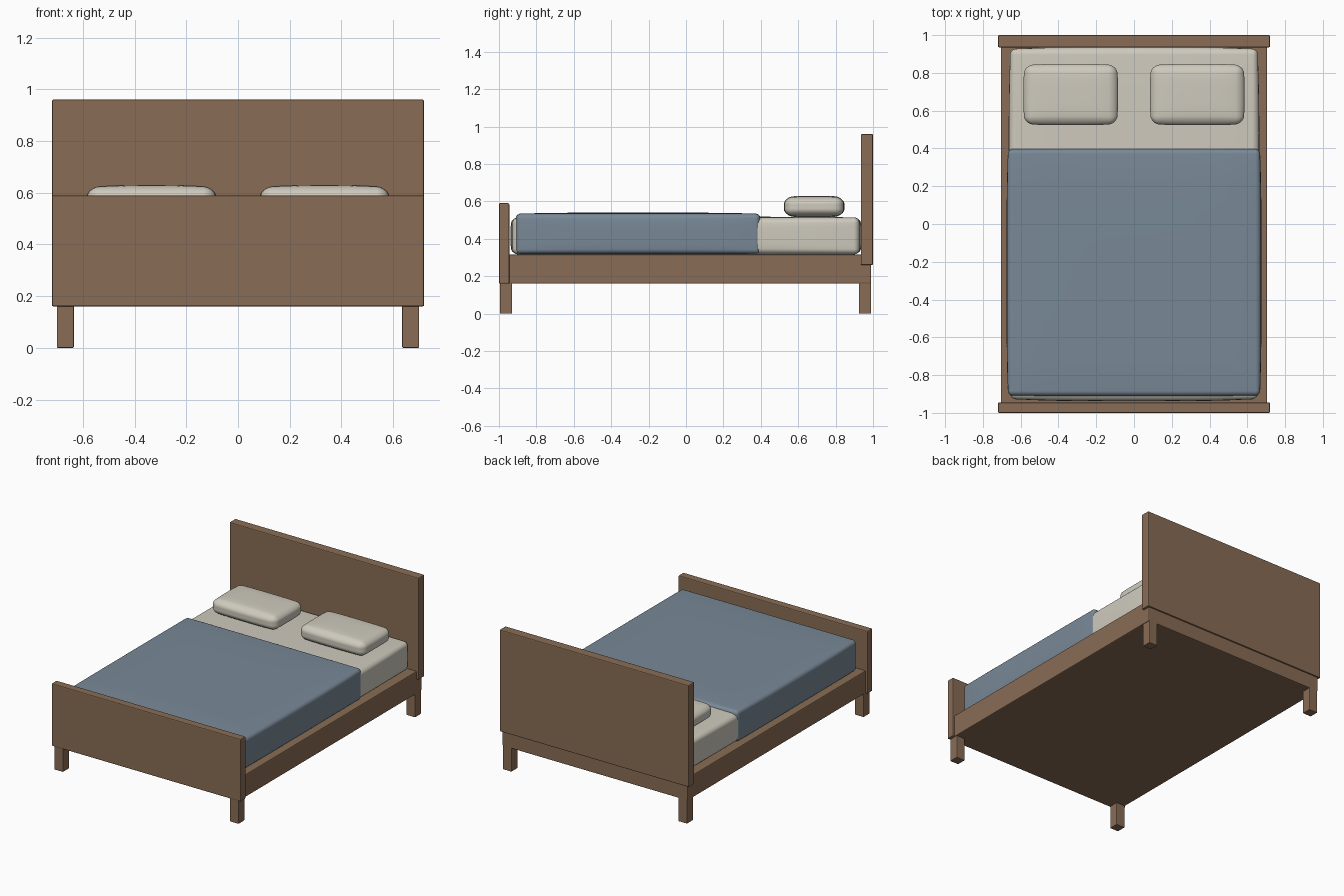
import bpy, bmesh, math
from mathutils import Vector

if "Cube" in bpy.data.objects:
    bpy.data.objects.remove(bpy.data.objects["Cube"])


def material(name, rgb):
    m = bpy.data.materials.new(name)
    m.use_nodes = True
    m.diffuse_color = (*rgb, 1)
    m.node_tree.nodes["Principled BSDF"].inputs["Base Color"].default_value = (*rgb, 1)
    return m


wood = material("brown wood", (0.25, 0.15, 0.09))
linen = material("cream linen", (0.62, 0.59, 0.51))
blue = material("slate blue blanket", (0.19, 0.25, 0.31))


def finish(bm, name, low, high, mat):
    mesh = bpy.data.meshes.new(name)
    bm.to_mesh(mesh)
    bm.free()
    obj = bpy.data.objects.new(name, mesh)
    obj.location = (Vector(low) + Vector(high)) / 2
    mesh.materials.append(mat)
    bpy.context.collection.objects.link(obj)
    return obj


def board(name, low, high, bevel=0.006):
    """Wooden box with lightly eased edges."""
    bm = bmesh.new()
    bmesh.ops.create_cube(bm, size=1)
    bmesh.ops.scale(bm, vec=Vector(high) - Vector(low), verts=bm.verts)
    obj = finish(bm, name, low, high, wood)
    mod = obj.modifiers.new("eased edges", "BEVEL")
    mod.width, mod.segments = bevel, 2
    return obj


def cushion(name, low, high, radius, bulge, mat, cells=16, ring=4):
    """Rounded box whose faces swell by 'bulge' (per axis) in their middles."""
    half = (Vector(high) - Vector(low)) / 2
    bm = bmesh.new()
    bmesh.ops.create_cube(bm, size=2)
    bmesh.ops.subdivide_edges(bm, edges=bm.edges[:], cuts=cells - 1, use_grid_fill=True)

    def spread(t, h):
        # Outer rings of cells make the rounded edge, the rest the flat face
        i = (1 - abs(t)) * cells / 2
        flat = h - radius
        if i < ring:
            d = flat + radius * math.tan(math.pi / 4 * (1 - i / ring))
        else:
            d = flat * (cells / 2 - i) / (cells / 2 - ring)
        return math.copysign(d, t)

    for v in bm.verts:
        p = Vector([spread(t, h) for t, h in zip(v.co, half)])
        core = Vector([max(radius - h, min(h - radius, c)) for c, h in zip(p, half)])
        p = core + (p - core).normalized() * radius
        u = [c / h for c, h in zip(p, half)]
        for a in range(3):
            s, t = u[a - 1], u[a - 2]
            swell = (1 - s ** 4) * (1 - t ** 4)
            p[a] -= u[a] * bulge[a] * (1 - swell)
        v.co = p
    for f in bm.faces:
        f.smooth = True
    return finish(bm, name, low, high, mat)


# Frame, headboard and footboard
board("bed_frame", (-0.705, -0.99, 0.16), (0.705, 0.99, 0.315))
board("headboard", (-0.72, 0.935, 0.26), (0.72, 1.0, 0.96))
board("footboard", (-0.72, -1.0, 0.16), (0.72, -0.945, 0.59))

# Legs and pillows, one per side
for side, s in (("left", 1), ("right", -1)):
    for end, y in (("front", -0.962), ("back", 0.957)):
        x = s * 0.668
        board(f"{end}_{side}_leg", (x - 0.033, y - 0.033, 0), (x + 0.033, y + 0.033, 0.17), 0.004)
    x = s * 0.335
    cushion(f"{side}_pillow", (x - 0.25, 0.523, 0.515), (x + 0.25, 0.847, 0.63),
            0.042, (0.008, 0.008, 0.01), linen)

# Mattress and blanket
cushion("mattress", (-0.665, -0.938, 0.313), (0.665, 0.938, 0.518), 0.03, (0.01, 0.012, 0.004), linen)
cushion("blanket", (-0.675, -0.912, 0.313), (0.675, 0.4, 0.54), 0.025, (0.008, 0.004, 0.006), blue)
